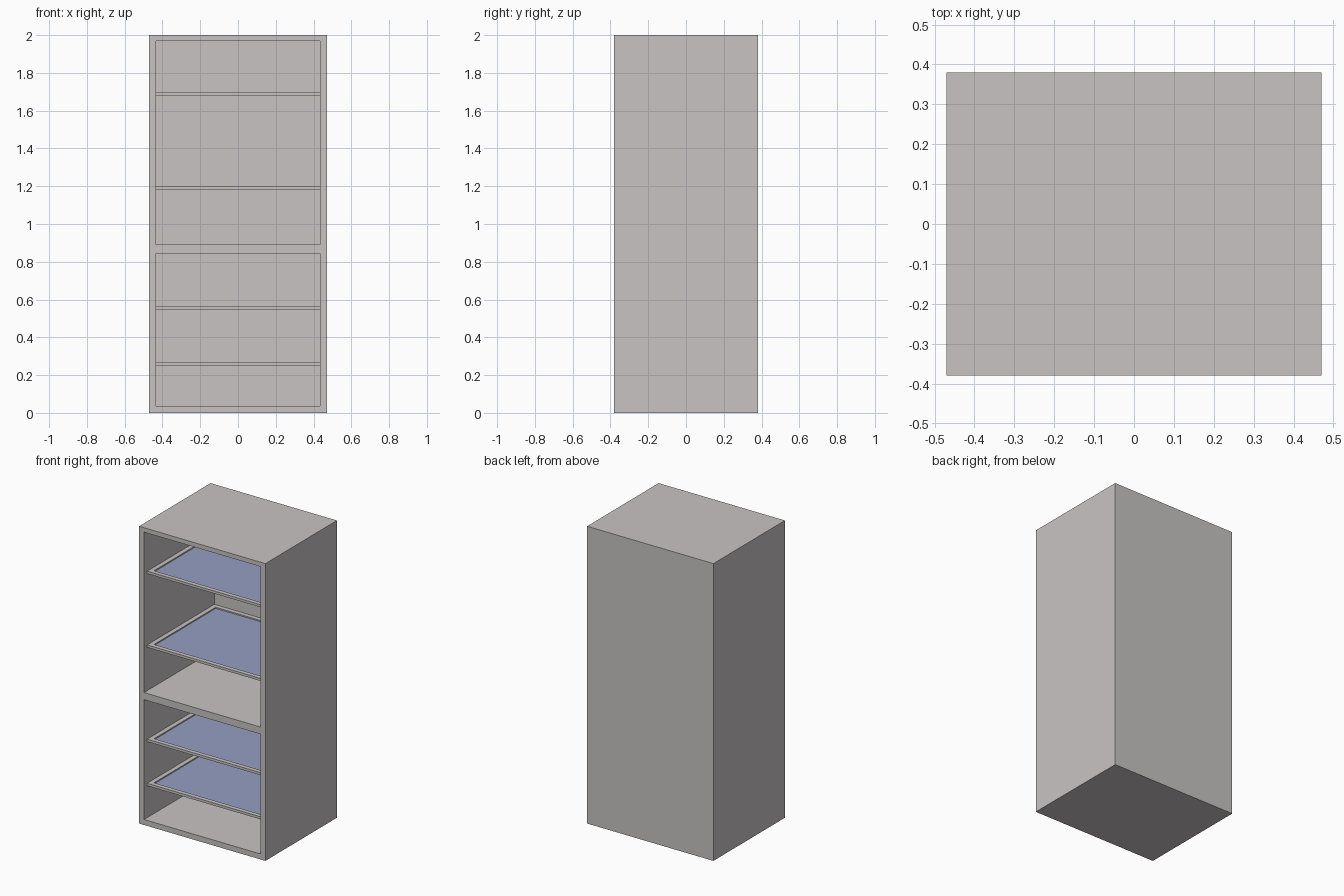
import bpy
import bmesh

if "Cube" in bpy.data.objects:
    bpy.data.objects.remove(bpy.data.objects["Cube"])

W, D, H = 0.94, 0.76, 2.0        # outer size of the cabinet
WALL, BACK = 0.037, 0.012        # side wall and back panel thickness
IN = W / 2 - WALL                # half width of the inside
Y0, Y1 = -D / 2, D / 2 - BACK    # inside depth range


def make_material(name, color):
    m = bpy.data.materials.new(name)
    m.diffuse_color = (*color, 1)
    m.use_nodes = True
    m.node_tree.nodes["Principled BSDF"].inputs["Base Color"].default_value = m.diffuse_color
    return m


grey = make_material("warm_grey", (0.58, 0.55, 0.545))
blue = make_material("pale_blue_glass", (0.30, 0.345, 0.54))


def add_box(bm, lo, hi):
    vs = bmesh.ops.create_cube(bm, size=1)["verts"]
    for v in vs:
        v.co = [lo[i] if v.co[i] < 0 else hi[i] for i in range(3)]


def boxes(name, parts, mat):
    bm = bmesh.new()
    for lo, hi in parts:
        add_box(bm, lo, hi)
    me = bpy.data.meshes.new(name)
    bm.to_mesh(me)
    bm.free()
    me.materials.append(mat)
    ob = bpy.data.objects.new(name, me)
    bpy.context.collection.objects.link(ob)
    return ob


# cabinet body: solid block with two compartments pushed in from the front
body = boxes("cabinet_body", [((-W / 2, -D / 2, 0), (W / 2, D / 2, H))], grey)
openings = boxes("opening_cutter",
                 [((-IN, Y0 - 0.1, z0), (IN, Y1, z1))
                  for z0, z1 in ((0.037, 0.843), (0.891, 1.97))], grey)
openings.hide_render = True
openings.hide_viewport = True
cut = body.modifiers.new("openings", "BOOLEAN")
cut.operation = "DIFFERENCE"
cut.object = openings
cut.solver = "EXACT"

# shelves: a four-sided frame holding a slightly sunken glass pane
F, T = 0.03, 0.017               # frame border and thickness
SY = Y0 + 0.033                  # shelf front edge
for i, top in enumerate((0.268, 0.565, 1.199, 1.695), 1):
    bot = top - T
    boxes(f"shelf_frame_{i}", [
        ((-IN, SY, bot), (-IN + F, Y1, top)),
        ((IN - F, SY, bot), (IN, Y1, top)),
        ((-IN + F, SY, bot), (IN - F, SY + F, top)),
        ((-IN + F, Y1 - F, bot), (IN - F, Y1, top))], grey)
    boxes(f"shelf_glass_{i}", [
        ((-IN + F, SY + F, bot + 0.003), (IN - F, Y1 - F, top - 0.008))], blue)
